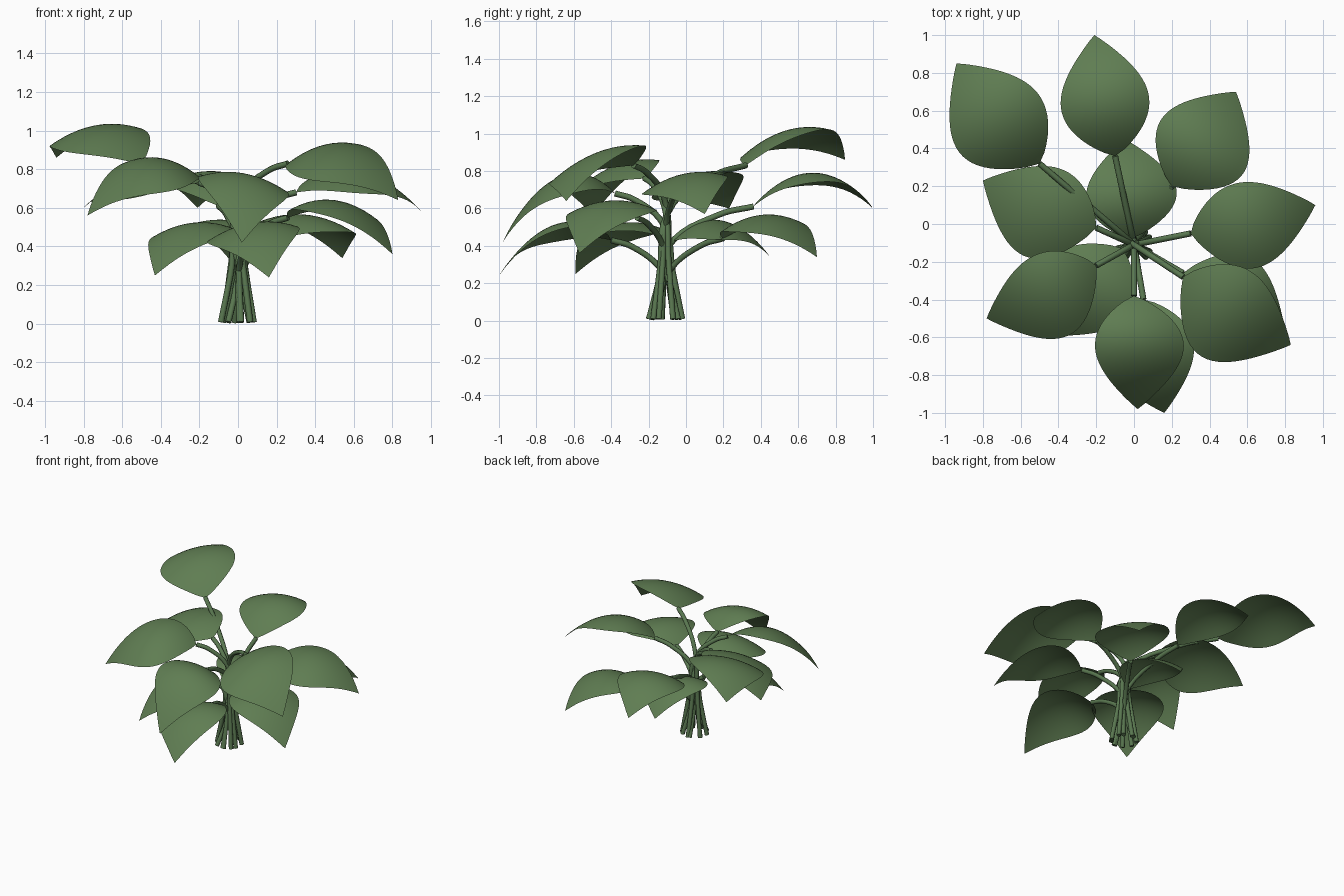
import bpy, bmesh, math
from mathutils import Vector

if "Cube" in bpy.data.objects:
    bpy.data.objects.remove(bpy.data.objects["Cube"])

green = bpy.data.materials.new("leaf_green")
green.diffuse_color = (0.115, 0.205, 0.085, 1)
green.use_nodes = True
green.node_tree.nodes["Principled BSDF"].inputs["Base Color"].default_value = green.diffuse_color
stem_green = bpy.data.materials.new("stem_green")
stem_green.diffuse_color = (0.10, 0.185, 0.08, 1)
stem_green.use_nodes = True
stem_green.node_tree.nodes["Principled BSDF"].inputs["Base Color"].default_value = stem_green.diffuse_color

CENTRE = Vector((0, -0.11))

# base x, y, tip x, y, heights at base / middle / tip, half width, sideways roll
LEAVES = [
    (-0.50, 0.32, -0.94, 0.85, 0.83, 1.02, 0.86, 0.26, -0.06),
    (-0.10, 0.36, -0.21, 1.00, 0.61, 0.79, 0.60, 0.235, -0.01),
    (0.20, 0.20, 0.54, 0.70, 0.44, 0.56, 0.34, 0.26, 0.03),
    (0.30, -0.05, 0.96, 0.10, 0.68, 0.78, 0.57, 0.23, 0.05),
    (0.26, -0.28, 0.83, -0.64, 0.83, 0.89, 0.64, 0.26, 0.09),
    (0.26, -0.26, 0.80, -0.57, 0.55, 0.63, 0.36, 0.25, 0.00),
    (0.00, -0.38, 0.02, -0.98, 0.68, 0.76, 0.42, 0.235, -0.04),
    (0.05, -0.40, 0.16, -1.00, 0.43, 0.51, 0.24, 0.24, 0.04),
    (-0.20, -0.02, -0.80, 0.23, 0.73, 0.77, 0.60, 0.25, -0.07),
    (-0.20, -0.22, -0.78, -0.50, 0.76, 0.82, 0.56, 0.23, -0.08),
    (-0.06, -0.13, -0.43, -0.59, 0.45, 0.51, 0.25, 0.25, 0.00),
    (-0.02, -0.08, -0.05, 0.45, 0.42, 0.53, 0.34, 0.24, 0.04),
]


def link(name, data, mat):
    ob = bpy.data.objects.new(name, data)
    bpy.context.collection.objects.link(ob)
    data.materials.append(mat)
    return ob


def make_leaf(i, bx, by, tx, ty, z0, zm, z1, half, roll):
    """Arched, pointed leaf blade as one thin sheet, rolled sideways."""
    base, tip = Vector((bx, by)), Vector((tx, ty))
    d = (tip - base).normalized()
    side = Vector((-d.y, d.x))
    zc = 2 * zm - 0.5 * (z0 + z1)
    n, m = 24, 12
    bm = bmesh.new()
    rows = []
    for a in range(n + 1):
        t = a / n
        w = max(math.sin(math.pi * t ** 0.85), 0.0) ** 0.93
        z = (1 - t) ** 2 * z0 + 2 * t * (1 - t) * zc + t * t * z1
        if a in (0, n):
            p = base if a == 0 else tip
            rows.append([bm.verts.new((p.x, p.y, z))] * (m + 1))
            continue
        row = []
        for b in range(m + 1):
            s = (2 * b / m - 1) * w
            shift = -0.5 * roll * math.sin(math.pi * t)
            p = base.lerp(tip, t) + side * (half * s + shift)
            row.append(bm.verts.new((p.x, p.y, z + roll * s - 0.06 * s * s)))
        rows.append(row)
    for a in range(n):
        for b in range(m):
            q = [rows[a][b], rows[a + 1][b], rows[a + 1][b + 1], rows[a][b + 1]]
            bm.faces.new(list(dict.fromkeys(q)))
    bmesh.ops.recalc_face_normals(bm, faces=bm.faces)
    if sum(f.normal.z for f in bm.faces) < 0:
        bmesh.ops.reverse_faces(bm, faces=bm.faces)
    for f in bm.faces:
        f.smooth = True
    me = bpy.data.meshes.new("leaf_%d" % i)
    bm.to_mesh(me)
    bm.free()
    link("leaf_%d" % i, me, green)


def make_stem(i, bx, by, tx, ty, z0):
    """Stem leaning through the centre, then bending out to its leaf."""
    end = Vector((bx, by))
    d = (Vector((tx, ty)) - CENTRE).normalized()
    foot = CENTRE - d * 0.09
    inner = CENTRE - d * 0.04
    neck = CENTRE + d * 0.01
    out = neck.lerp(end, 0.6)
    split = z0 - 0.1 - 0.25 * (end - CENTRE).length
    pts = [(foot.x, foot.y, 0.008), (inner.x, inner.y, split * 0.5),
           (neck.x, neck.y, split),
           (out.x, out.y, split + 0.8 * (z0 - split)),
           (end.x, end.y, z0)]
    cu = bpy.data.curves.new("stem_%d" % i, "CURVE")
    cu.dimensions = "3D"
    cu.bevel_depth = 0.016
    cu.bevel_resolution = 2
    cu.use_fill_caps = True
    cu.resolution_u = 6
    sp = cu.splines.new("BEZIER")
    sp.bezier_points.add(len(pts) - 1)
    for bp, p in zip(sp.bezier_points, pts):
        bp.co = p
        bp.handle_left_type = bp.handle_right_type = "AUTO"
    link("stem_%d" % i, cu, stem_green)


for i, L in enumerate(LEAVES, 1):
    make_leaf(i, *L)
    make_stem(i, *L[:5])
